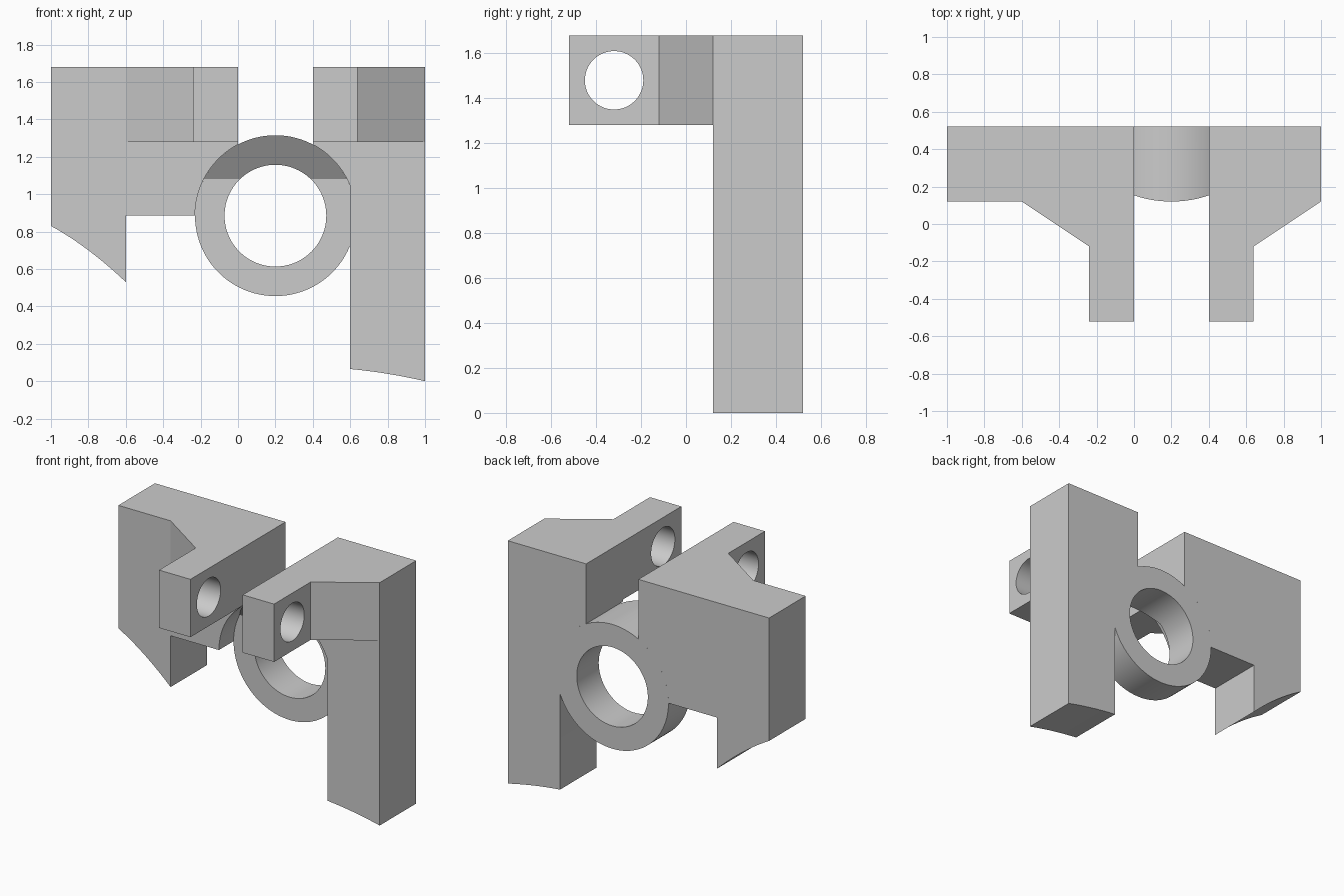
import bpy
import bmesh
from math import radians, sin, cos, pi, atan2, sqrt
from mathutils import Vector

cube = bpy.data.objects.get("Cube")
if cube:
    bpy.data.objects.remove(cube, do_unlink=True)

GREY = 0.6
mat = bpy.data.materials.new("light_grey")
mat.use_nodes = True
mat.diffuse_color = (GREY, GREY, GREY, 1)
mat.node_tree.nodes["Principled BSDF"].inputs["Base Color"].default_value = (GREY, GREY, GREY, 1)

# Shared dimensions
FRONT, BACK, TOP, ARM_BOTTOM = 0.12, 0.52, 1.68, 1.28
RING_X, RING_Z, RING_R, BORE_R = 0.2, 0.885, 0.43, 0.272
RING_FRONT = 0.28


def prism(name, profile, axis, start, end):
    """Extrude a 2D profile along an axis; the profile uses the other two axes in order."""
    def place(p):
        c = list(p)
        c.insert("xyz".index(axis), start)
        return Vector(c)
    bm = bmesh.new()
    face = bm.faces.new([bm.verts.new(place(p)) for p in profile])
    shift = Vector((0, 0, 0))
    shift["xyz".index(axis)] = end - start
    out = bmesh.ops.extrude_face_region(bm, geom=[face])
    moved = [v for v in out["geom"] if isinstance(v, bmesh.types.BMVert)]
    bmesh.ops.translate(bm, verts=moved, vec=shift)
    # The starting face closes the solid
    if not face.is_valid:
        bmesh.ops.holes_fill(bm, edges=bm.edges[:])
    bmesh.ops.recalc_face_normals(bm, faces=bm.faces[:])
    mesh = bpy.data.meshes.new(name)
    bm.to_mesh(mesh)
    bm.free()
    mesh.materials.append(mat)
    obj = bpy.data.objects.new(name, mesh)
    bpy.context.collection.objects.link(obj)
    return obj


def arc(cx, cy, r, a0, a1, n):
    return [(cx + r * cos(a0 + (a1 - a0) * i / n), cy + r * sin(a0 + (a1 - a0) * i / n))
            for i in range(n + 1)]


def circle(cx, cy, r, n=96):
    return arc(cx, cy, r, 0, 2 * pi, n)[:-1]


def bowed(p, q, rise, n=12):
    """Shallow curve from p to q, lifted at the middle."""
    return [(p[0] + (q[0] - p[0]) * t, p[1] + (q[1] - p[1]) * t + 4 * rise * t * (1 - t))
            for t in (i / n for i in range(n + 1))]


def activate(obj):
    bpy.ops.object.select_all(action="DESELECT")
    obj.select_set(True)
    bpy.context.view_layer.objects.active = obj


def cut(obj, cutter):
    activate(obj)
    mod = obj.modifiers.new("cut", "BOOLEAN")
    mod.operation = "DIFFERENCE"
    mod.solver = "EXACT"
    mod.object = cutter
    bpy.ops.object.modifier_apply(modifier=mod.name)
    bpy.data.objects.remove(cutter, do_unlink=True)


def ring_angle(x):
    """Angle on the ring's upper rim at a given x."""
    dx = x - RING_X
    return atan2(sqrt(RING_R ** 2 - dx ** 2), dx)


# Plates: their inner edges follow the ring
left_rim = arc(RING_X, RING_Z, RING_R, ring_angle(0), pi, 24)
right_rim = arc(RING_X, RING_Z, RING_R, ring_angle(0.6), ring_angle(0.4), 16)
parts = [
    prism("short_plate",
          [(-1, TOP), (0, TOP)] + left_rim + [(-0.6, RING_Z)]
          + bowed((-0.6, 0.53), (-1, 0.83), 0.02), "y", FRONT, BACK),
    prism("long_plate",
          [(0.4, TOP), (1, TOP)] + bowed((1, 0), (0.6, 0.065), 0.007) + right_rim,
          "y", FRONT, BACK),
]

# Clamp arms with gussets and a cross bolt hole
for name, inner, outer, foot in (("short_side_arm", 0, -0.24, -0.6),
                                 ("long_side_arm", 0.4, 0.64, 1)):
    arm = prism(name, [(inner, FRONT), (inner, -0.52), (outer, -0.52),
                       (outer, -0.12), (foot, FRONT)], "z", ARM_BOTTOM, TOP)
    cut(arm, prism("bolt_cutter", circle(-0.32, 1.48, 0.13, 64), "x", -1.2, 1.2))
    parts.append(arm)

# Ring: recessed front with a sloped overhang at the top, then bored through
ring = prism("ring", circle(RING_X, RING_Z, RING_R), "y", FRONT, BACK)
rim_top = RING_Z + RING_R
slope = (rim_top - 1.08) / (RING_FRONT - FRONT)
cut(ring, prism("recess_cutter",
                [(RING_FRONT, 0.3), (RING_FRONT, 1.08),
                 (0, rim_top + slope * FRONT), (0, 0.3)], "x", -0.5, 0.9))
cut(ring, prism("bore_cutter", circle(RING_X, RING_Z, BORE_R), "y", -0.1, 0.7))
parts.append(ring)

for obj in parts:
    activate(obj)
    bpy.ops.object.shade_smooth_by_angle(angle=radians(25))
